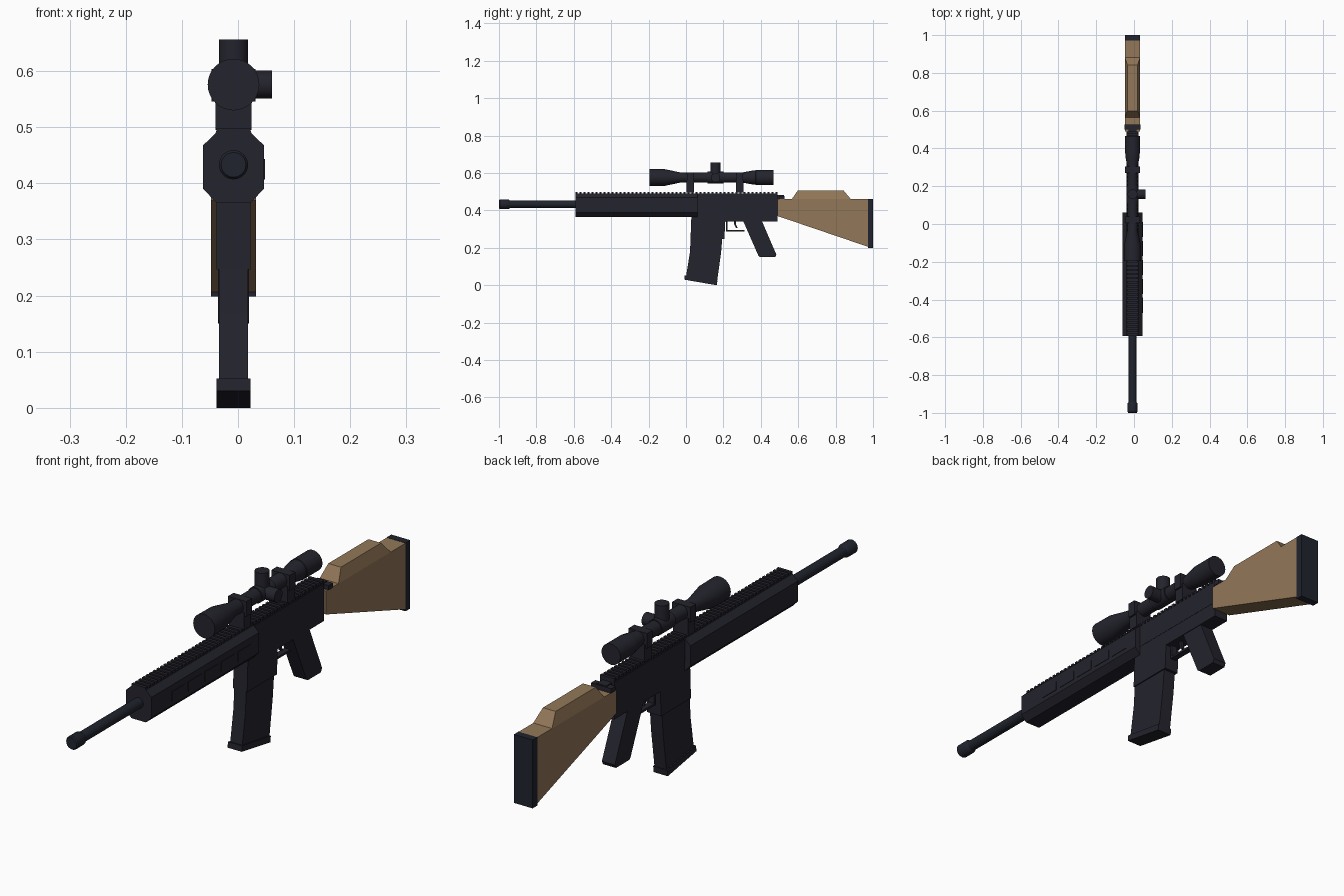
import bpy, bmesh, math
from mathutils import Vector

if "Cube" in bpy.data.objects:
    bpy.data.objects.remove(bpy.data.objects["Cube"])

CX = -0.008  # centre plane of the rifle


def material(name, rgb):
    m = bpy.data.materials.new(name)
    m.use_nodes = True
    m.diffuse_color = (*rgb, 1)
    m.node_tree.nodes["Principled BSDF"].inputs["Base Color"].default_value = (*rgb, 1)
    return m


BLACK = material("black_metal", (0.017, 0.017, 0.026))
STEEL = material("blue_steel", (0.014, 0.017, 0.026))
TAN = material("tan_stock", (0.29, 0.185, 0.098))


def finish(name, bm, mat, smooth=False):
    bmesh.ops.recalc_face_normals(bm, faces=bm.faces)
    mesh = bpy.data.meshes.new(name)
    bm.to_mesh(mesh)
    bm.free()
    obj = bpy.data.objects.new(name, mesh)
    bpy.context.collection.objects.link(obj)
    mesh.materials.append(mat)
    if smooth:
        bpy.ops.object.select_all(action='DESELECT')
        obj.select_set(True)
        bpy.context.view_layer.objects.active = obj
        bpy.ops.object.shade_smooth_by_angle(angle=math.radians(35))
    return obj


def add_box(bm, x, y, z):
    """Add a box from (low, high) pairs."""
    vs = [bm.verts.new((a, b, c)) for a in x for b in y for c in z]
    for f in ((0, 1, 3, 2), (4, 6, 7, 5), (0, 4, 5, 1), (2, 3, 7, 6), (0, 2, 6, 4), (1, 5, 7, 3)):
        bm.faces.new([vs[i] for i in f])


def box(name, half, y, z, mat=BLACK):
    bm = bmesh.new()
    add_box(bm, (CX - half, CX + half), y, z)
    return finish(name, bm, mat)


def loft(name, rings, mat, smooth=False):
    """Join matching point rings and cap both ends."""
    bm = bmesh.new()
    loops = [[bm.verts.new(p) for p in ring] for ring in rings]
    n = len(loops[0])
    for a, b in zip(loops, loops[1:]):
        for i in range(n):
            bm.faces.new((a[i], a[(i + 1) % n], b[(i + 1) % n], b[i]))
    bm.faces.new(loops[0])
    bm.faces.new(loops[-1])
    return finish(name, bm, mat, smooth)


def plate(name, half, outline, mat=BLACK):
    """Extrude a side outline of (y, z) points across the width."""
    return loft(name, [[(CX + s * half, y, z) for y, z in outline] for s in (-1, 1)], mat)


def turned(name, profile, origin, axis, mat=BLACK, sides=24):
    """Lathe of (distance, radius) pairs along an axis."""
    rot = Vector((0, 0, 1)).rotation_difference(Vector(axis))
    rings = []
    for d, r in profile:
        ring = []
        for i in range(sides):
            a = 2 * math.pi * i / sides
            ring.append(Vector(origin) + rot @ Vector((r * math.cos(a), r * math.sin(a), d)))
        rings.append(ring)
    return loft(name, rings, mat, True)


# Barrel and muzzle
turned("barrel", [(-0.95, 0.02), (-0.55, 0.02)], (CX, 0, 0.433), (0, 1, 0), STEEL)
turned("muzzle", [(-1, 0.022), (-0.995, 0.026), (-0.95, 0.026), (-0.94, 0.02)],
       (CX, 0, 0.433), (0, 1, 0), STEEL)

# Eight-sided handguard
octagon = [(-0.054, 0.39), (-0.031, 0.366), (0.031, 0.366), (0.054, 0.39),
           (0.054, 0.468), (0.031, 0.49), (-0.031, 0.49), (-0.054, 0.468)]
loft("handguard", [[(CX + x, y, z) for x, z in octagon] for y in (-0.592, 0.062)], BLACK)

# Row of side panels on the left of the handguard
bm = bmesh.new()
for i in range(5):
    y = -0.47 + i * 0.1
    add_box(bm, (CX + 0.05, CX + 0.056), (y, y + 0.08), (0.407, 0.443))
finish("handguard_panels", bm, BLACK)

# Toothed top rail
bm = bmesh.new()
add_box(bm, (CX - 0.026, CX + 0.026), (-0.592, 0.49), (0.475, 0.491))
for i in range(51):
    y = -0.592 + i * 0.0214
    add_box(bm, (CX - 0.03, CX + 0.03), (y, y + 0.012), (0.487, 0.499))
finish("top_rail", bm, BLACK)

# Receiver, magazine well and charging handle
box("upper_receiver", 0.031, (0.05, 0.49), (0.40, 0.486))
plate("lower_receiver", 0.03, [(0.03, 0.40), (0.49, 0.40), (0.49, 0.342), (0.21, 0.342),
                               (0.205, 0.246), (0.024, 0.246)])
box("charging_handle", 0.02, (0.48, 0.525), (0.458, 0.482))
box("charging_latch", 0.043, (0.50, 0.527), (0.46, 0.478))

# Curved magazine with its floor plate
plate("magazine", 0.0255, [(0.026, 0.26), (0.195, 0.26), (0.187, 0.17), (0.166, 0.02),
                           (0.0, 0.045), (0.02, 0.17)])
plate("magazine_floor", 0.03, [(-0.007, 0.052), (0.168, 0.024), (0.165, 0.0), (-0.009, 0.03)])

# Grip, trigger and guard
plate("grip", 0.0275, [(0.305, 0.345), (0.405, 0.345), (0.483, 0.164), (0.476, 0.15),
                       (0.396, 0.15), (0.388, 0.156)])
plate("trigger_guard", 0.012, [(0.215, 0.345), (0.215, 0.288), (0.312, 0.288), (0.312, 0.296),
                               (0.222, 0.296), (0.222, 0.345)])
plate("trigger", 0.006, [(0.255, 0.345), (0.268, 0.345), (0.268, 0.325), (0.276, 0.306),
                         (0.268, 0.306), (0.258, 0.325)])

# Shoulder stock with a tapered cheek rest and butt pad
plate("stock", 0.04, [(0.49, 0.46), (0.972, 0.46), (0.972, 0.206), (0.49, 0.37)], TAN)
cheek_low, cheek_high = (0.565, 0.882, 0.04, 0.46), (0.598, 0.842, 0.027, 0.507)
loft("cheek_rest", [[(CX - w, a, z), (CX + w, a, z), (CX + w, b, z), (CX - w, b, z)]
                    for a, b, w, z in (cheek_low, cheek_high)], TAN)
box("butt_pad", 0.04, (0.972, 1.0), (0.198, 0.461), STEEL)

# Scope tube, bells and adjusting knobs
SZ = 0.576
turned("scope", [(-0.195, 0.046), (-0.115, 0.045), (-0.03, 0.027), (0.3, 0.027),
                 (0.36, 0.038), (0.372, 0.038), (0.374, 0.04), (0.467, 0.04)],
       (CX, 0, SZ), (0, 1, 0), sides=32)
turned("scope_collar", [(0.115, 0.031), (0.2, 0.031)], (CX, 0, SZ), (0, 1, 0))
turned("top_knob", [(0, 0.026), (0.08, 0.026)], (CX, 0.158, SZ), (0, 0, 1))
turned("side_knob", [(0, 0.025), (0.069, 0.025)], (CX, 0.158, SZ), (1, 0, 0))

# Pair of scope mounts
for name, y in (("front_mount", 0.002), ("rear_mount", 0.266)):
    box(name + "_base", 0.032, (y, y + 0.042), (0.495, 0.56))
    box(name + "_clamp", 0.039, (y + 0.004, y + 0.038), (0.546, 0.604))
